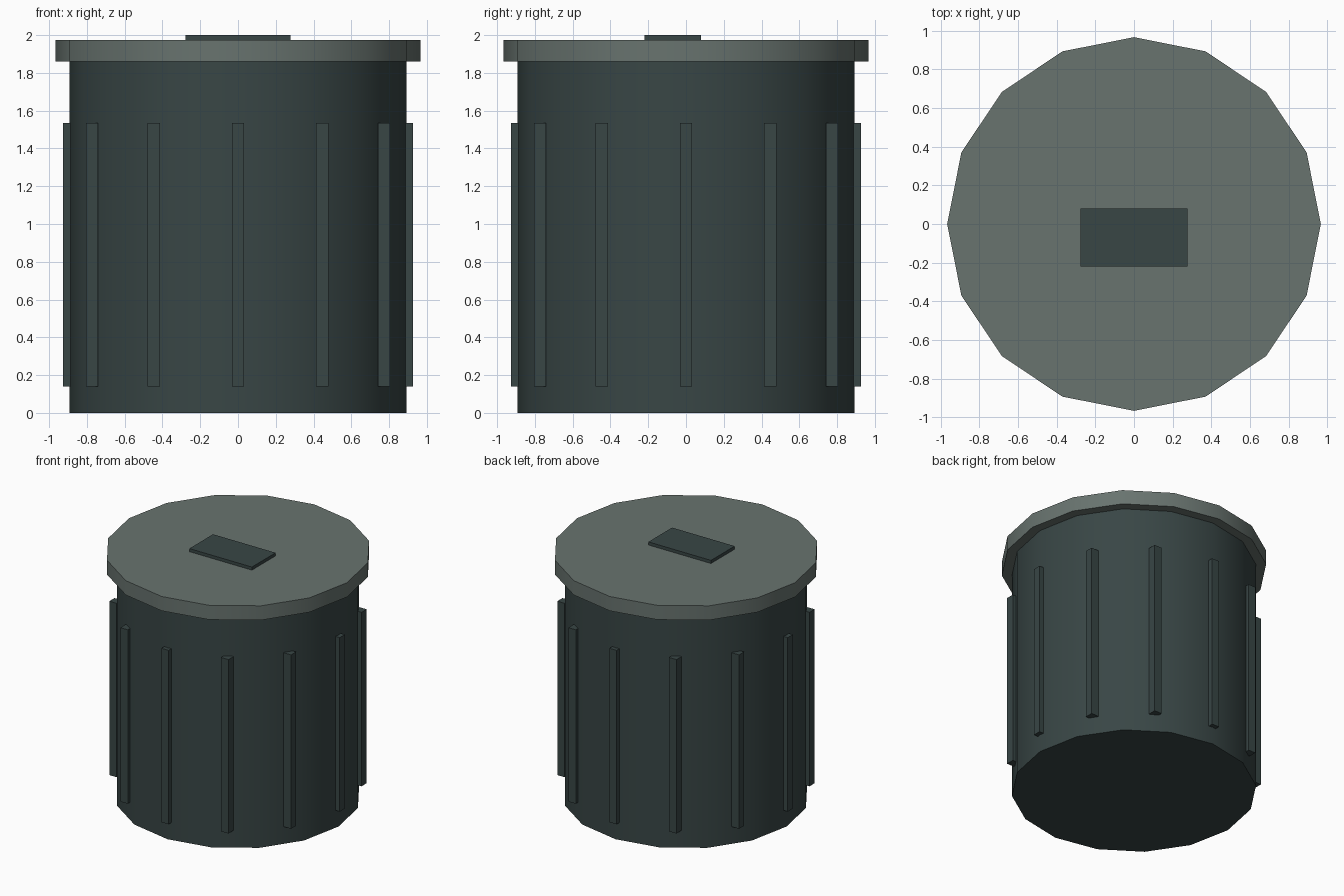
import bpy
from math import cos, sin, tau, radians

cube = bpy.data.objects.get("Cube")
if cube:
    bpy.data.objects.remove(cube, do_unlink=True)


def make_material(name, colour):
    mat = bpy.data.materials.new(name)
    mat.use_nodes = True
    mat.diffuse_color = colour
    mat.node_tree.nodes["Principled BSDF"].inputs["Base Color"].default_value = colour
    return mat


dark_green = make_material("dark grey green", (0.040, 0.061, 0.060, 1))
lid_grey = make_material("lid grey", (0.138, 0.172, 0.158, 1))


def finish(name, mat):
    obj = bpy.context.object
    obj.name = obj.data.name = name
    obj.data.materials.append(mat)
    return obj


def drum(name, radius, bottom, top, mat):
    """Sixteen-sided drum with a corner on each axis and smooth sides."""
    bpy.ops.mesh.primitive_cylinder_add(
        vertices=16, radius=radius, depth=top - bottom,
        location=(0, 0, (bottom + top) / 2))
    bpy.ops.object.shade_smooth_by_angle(angle=radians(30))
    return finish(name, mat)


def box(name, centre, size, mat):
    bpy.ops.mesh.primitive_cube_add(size=1, location=centre)
    obj = finish(name, mat)
    for v in obj.data.vertices:
        v.co = [c * s for c, s in zip(v.co, size)]
    return obj


# Bin body and lid
RADIUS = 0.893
drum("bin_body", RADIUS, 0, 1.87, dark_green)
drum("lid", 0.967, 1.86, 1.975, lid_grey)

# Flat handle on the lid, set slightly to the front
box("lid_handle", (0, -0.07, 1.98), (0.555, 0.30, 0.04), dark_green)

# Twelve upright ribs, all square to the axes
RIBS = 12
for i in range(RIBS):
    a = tau * i / RIBS
    box(f"rib_{i + 1}", (RADIUS * cos(a), RADIUS * sin(a), 0.838),
        (0.065, 0.065, 1.395), dark_green)
